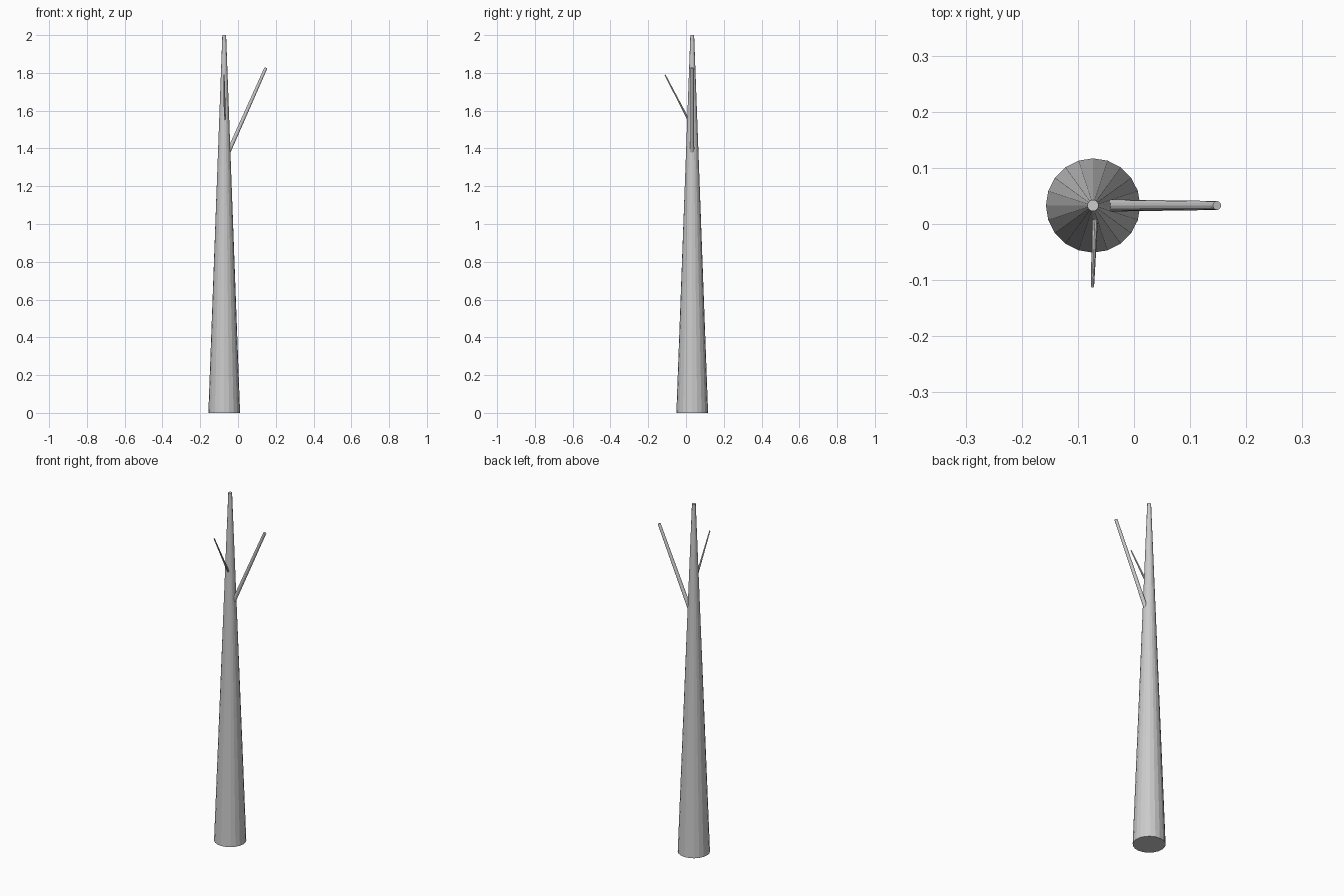
import bpy
import bmesh
from mathutils import Vector, Matrix

if "Cube" in bpy.data.objects:
    bpy.data.objects.remove(bpy.data.objects["Cube"])


def tapered_limb(name, start, end, r_start, r_end, sides):
    """Capped, flat-shaded tapered cylinder running from start to end."""
    start, end = Vector(start), Vector(end)
    axis = end - start
    bm = bmesh.new()
    bmesh.ops.create_cone(bm, cap_ends=True, segments=sides,
                          radius1=r_start, radius2=r_end, depth=axis.length)
    turn = Vector((0, 0, 1)).rotation_difference(axis).to_matrix().to_4x4()
    bm.transform(Matrix.Translation((start + end) / 2) @ turn)
    mesh = bpy.data.meshes.new(name)
    bm.to_mesh(mesh)
    bm.free()
    obj = bpy.data.objects.new(name, mesh)
    bpy.context.collection.objects.link(obj)
    return obj


# Tall trunk, tapering to a thin top
tapered_limb("trunk", (-0.073, 0.033, 0), (-0.073, 0.033, 2), 0.084, 0.01, 20)

# Branches start inside the trunk and rise outwards
tapered_limb("large_branch", (-0.062, 0.033, 1.355), (0.148, 0.033, 1.827),
             0.011, 0.008, 12)
tapered_limb("small_branch", (-0.069, 0.024, 1.53), (-0.074, -0.111, 1.79),
             0.006, 0.003, 10)
